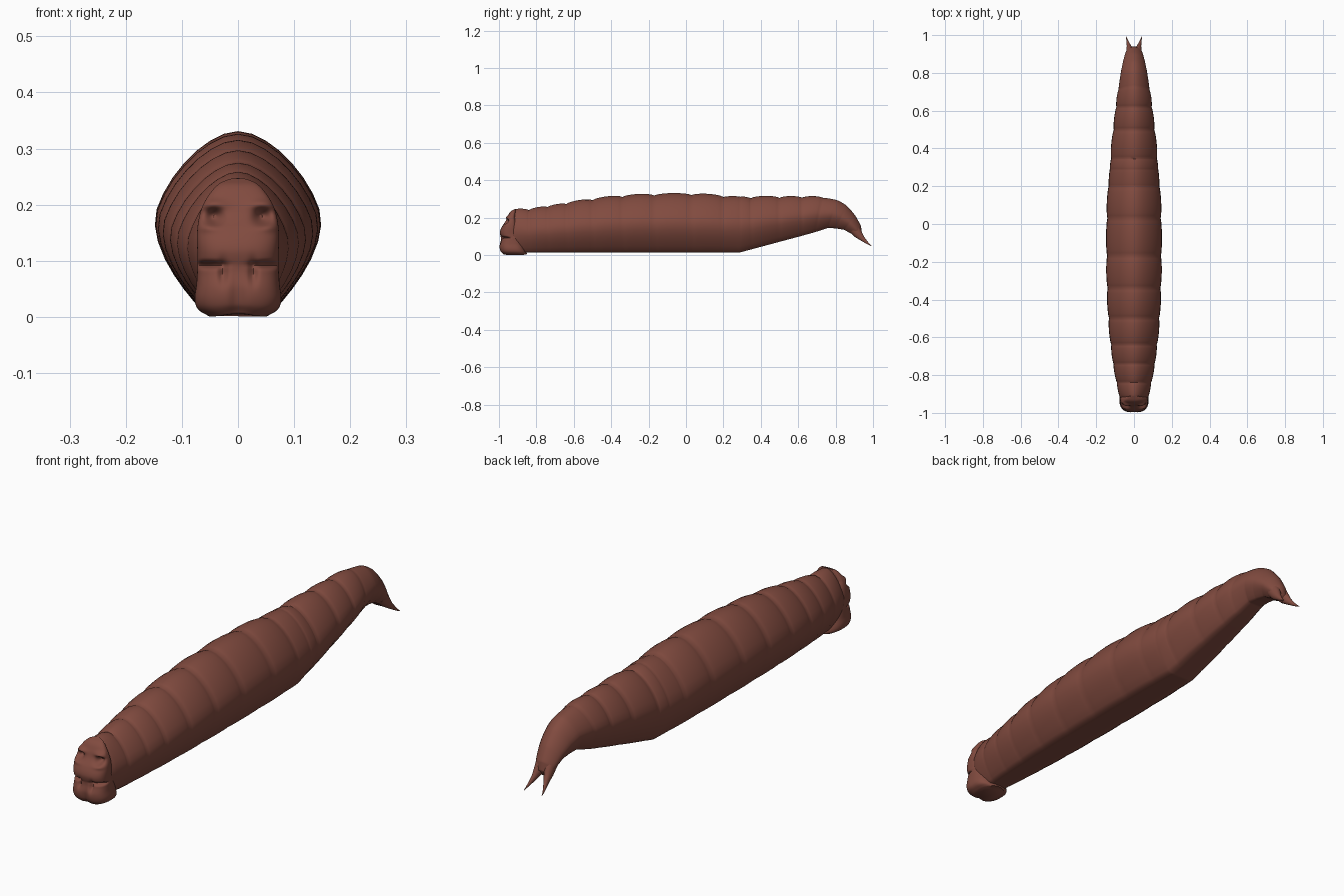
import bpy, math

if "Cube" in bpy.data.objects:
    bpy.data.objects.remove(bpy.data.objects["Cube"])

skin = bpy.data.materials.new("reddish brown skin")
skin.diffuse_color = (0.22, 0.07, 0.05, 1)
skin.use_nodes = True
skin.node_tree.nodes["Principled BSDF"].inputs["Base Color"].default_value = skin.diffuse_color


def interp(table, t):
    """Smooth (Catmull-Rom) lookup in a list of (t, value)."""
    n = len(table)
    for i in range(n - 1):
        if t <= table[i + 1][0] or i == n - 2:
            (t0, a), (t1, b) = table[i], table[i + 1]
            s = min(1, max(0, (t - t0) / (t1 - t0)))
            m0 = (b - table[i - 1][1]) / (t1 - table[i - 1][0]) if i else (b - a) / (t1 - t0)
            m1 = (table[i + 2][1] - a) / (table[i + 2][0] - t0) if i < n - 2 else (b - a) / (t1 - t0)
            d = t1 - t0
            return ((2*s**3 - 3*s*s + 1) * a + (s**3 - 2*s*s + s) * d * m0
                    + (3*s*s - 2*s**3) * b + (s**3 - s*s) * d * m1)


def loft(name, rings, angle=50):
    """Skin a list of equal-length rings, closing both ends."""
    n = len(rings[0])
    verts = [p for r in rings for p in r]
    faces = [(i*n + j, i*n + (j+1) % n, (i+1)*n + (j+1) % n, (i+1)*n + j)
             for i in range(len(rings) - 1) for j in range(n)]
    faces += [tuple(range(n))[::-1], tuple((len(rings)-1)*n + j for j in range(n))]
    me = bpy.data.meshes.new(name)
    me.from_pydata(verts, [], faces)
    me.materials.append(skin)
    ob = bpy.data.objects.new(name, me)
    bpy.context.collection.objects.link(ob)
    bpy.ops.object.select_all(action='DESELECT')
    ob.select_set(True)
    bpy.context.view_layer.objects.active = ob
    bpy.ops.object.mode_set(mode='EDIT')
    bpy.ops.mesh.select_all(action='SELECT')
    bpy.ops.mesh.normals_make_consistent(inside=False)
    bpy.ops.object.mode_set(mode='OBJECT')
    bpy.ops.object.shade_smooth_by_angle(angle=math.radians(angle))
    return ob


# Body: half cross-section (height fraction, width fraction), flat underneath
half = [(0, 0), (0, .22), (0, .42), (.035, .52), (.11, .65), (.19, .77), (.28, .88),
        (.38, .965), (.47, 1), (.56, .98), (.65, .9), (.74, .785), (.82, .65),
        (.89, .5), (.945, .34), (.985, .17), (1, 0)]
section = half + [(t, -w) for t, w in half[-2:0:-1]]

# Segment creases: top y, top z, bottom y, bottom z, half width
keys = [(y, z, y, .014 + max(0, (y - .29) * .268), w) for y, z, w in [
    (-.95, .19, .04), (-.94, .222, .06), (-.915, .243, .075), (-.84, .24, .09),
    (-.74, .256, .108), (-.64, .272, .12), (-.5, .293, .132), (-.34, .31, .139),
    (-.17, .318, .142), (.03, .32, .141), (.2, .31, .134), (.29, .311, .128),
    (.345, .303, .121), (.5, .305, .107), (.62, .306, .093)]]
keys += [(.73, .306, .69, .122, .082), (.81, .292, .76, .145, .072),
         (.86, .262, .80, .142, .064), (.905, .21, .845, .135, .054),
         (.935, .155, .89, .11, .042), (.94, .12, .915, .09, .03)]
rings = []
steps = 12
for a, b in zip(keys, keys[1:]):
    amp = min(.012, .08 * math.dist(a[:2], b[:2]))
    if a[0] in (.2, .29):
        amp = .004
    if a[0] >= .73:
        amp = .002
    for k in range(steps + (b is keys[-1])):
        s = k / steps
        yt, zt, yb, zb, w = [p + (q - p) * s for p, q in zip(a, b)]
        bump = amp * max(0, math.sin(math.pi * s)) ** .6
        rings.append([(wf * (w + .55 * bump), yb + (yt - yb) * t,
                       zb + (zt + bump - zb) * t) for t, wf in section])
loft("segmented_body", rings)

# Head: horizontal slices from chin to brow, dented for eyes and mouth
front = [(0, -.978), (.02, -.993), (.05, -.998), (.085, -.99), (.12, -.995),
         (.15, -.985), (.18, -.965), (.21, -.952), (.235, -.935), (.247, -.91)]
width = [(0, .05), (.012, .07), (.03, .077), (.06, .074), (.1, .072),
         (.15, .073), (.19, .066), (.22, .05), (.24, .03), (.247, .01)]


def blob(x, z, cx, cz, rx, rz):
    return math.exp(-((abs(x) - cx) / rx) ** 2 - ((z - cz) / rz) ** 2)


rings = []
for i in range(71):
    z = .247 * i / 70
    f, w = interp(front, z), interp(width, z)
    back = -.85 - .06 * min(1, z / .2)
    cy, ry = (f + back) / 2, (back - f) / 2
    ring = []
    for j in range(112):
        a = 2 * math.pi * j / 112
        c, s = math.cos(a), math.sin(a)
        x = w * math.copysign(abs(c) ** .75, c)
        y = cy + ry * math.copysign(abs(s) ** .75, s)
        if s < .1:
            y += .024 * blob(x, z, .043, .178, .014, .014)      # eye socket
            y -= .012 * blob(x, z, .045, .2, .022, .009)        # brow
            y -= .008 * blob(x, z, .05, .16, .02, .008)         # lower lid
            y += .026 * blob(x, z, .056, .093, .026, .005)      # mouth slit
            y += .012 * blob(x, z, .027, .08, .007, .02)        # mouth corner
            y += .008 * blob(x, z, 0, .03, .012, .04)           # chin cleft
        lift = .006 * blob(x, z, 0, 0, .03, .02)
        ring.append((x, y, z + lift))
    rings.append(ring)
loft("head", rings, 60)

# Two curved tail spines
path = [(.018, .90, .14, .03), (.022, .922, .11, .023), (.027, .942, .088, .014),
        (.033, .962, .07, .008), (.038, .978, .057, .004), (.041, .993, .047, .0006)]
for side, label in ((-1, "left"), (1, "right")):
    rings = []
    for x, y, z, r in path:
        ring = []
        for j in range(16):
            a = 2 * math.pi * j / 16
            u = r * math.sin(a)
            ring.append((side * (x + .8 * r * math.cos(a)), y + u * .75, z + u * .66))
        rings.append(ring)
    loft(label + "_tail_spine", rings)
